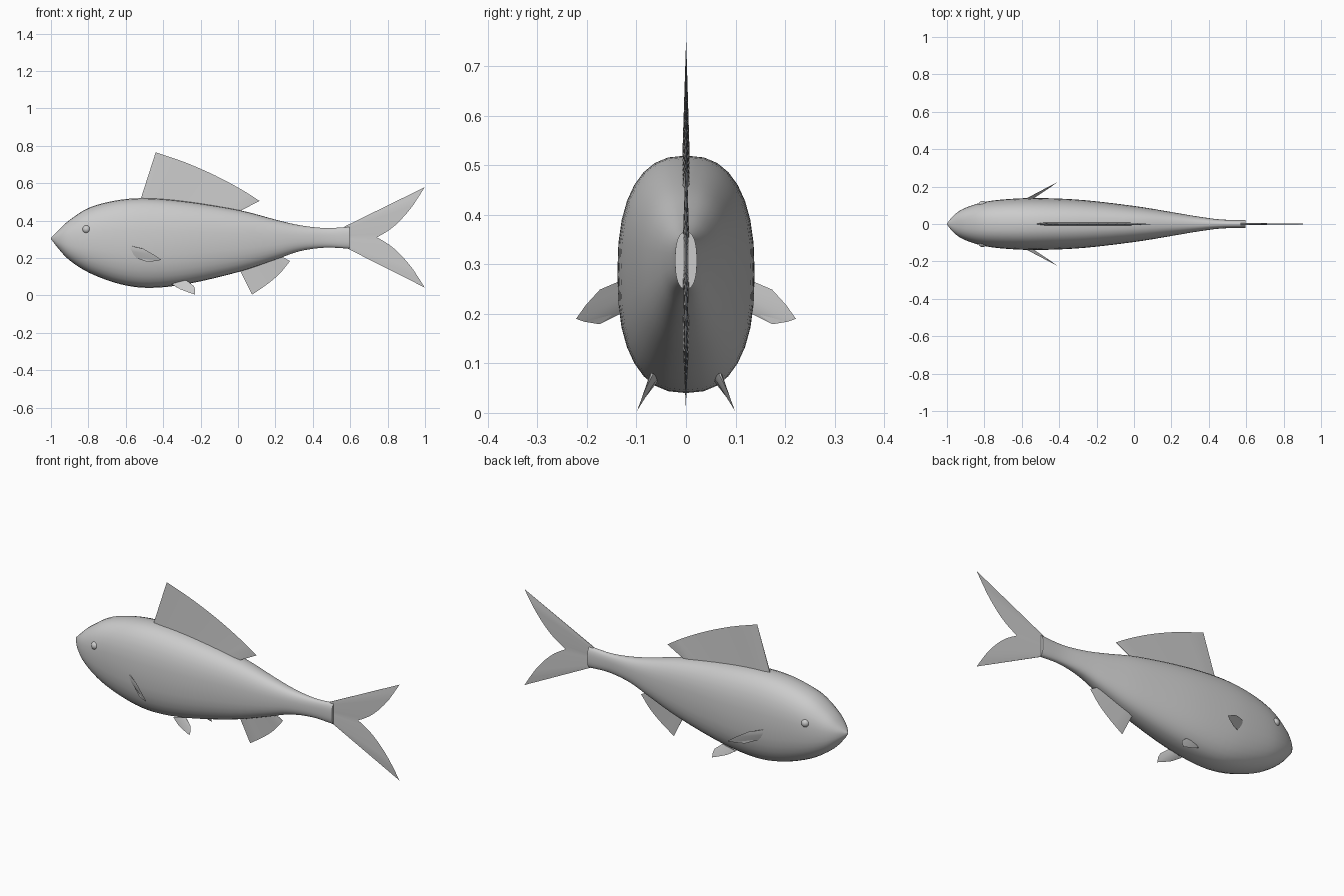
import bpy, bmesh
from math import cos, sin, pi, copysign
from mathutils import Vector

if "Cube" in bpy.data.objects:
    bpy.data.objects.remove(bpy.data.objects["Cube"])


def finish(name, bm, angle=0.7, mirror=False):
    bmesh.ops.recalc_face_normals(bm, faces=bm.faces)
    me = bpy.data.meshes.new(name)
    bm.to_mesh(me)
    bm.free()
    ob = bpy.data.objects.new(name, me)
    bpy.context.collection.objects.link(ob)
    bpy.ops.object.select_all(action='DESELECT')
    ob.select_set(True)
    bpy.context.view_layer.objects.active = ob
    bpy.ops.object.shade_smooth_by_angle(angle=angle)
    if mirror:
        m = ob.modifiers.new("Mirror", 'MIRROR')
        m.use_axis = (False, True, False)
    return ob


def smooth(pts, n=4):
    """Catmull-Rom resampling of a list of tuples."""
    p = [Vector(q) for q in pts]
    p = [2 * p[0] - p[1]] + p + [2 * p[-1] - p[-2]]
    out = []
    for i in range(1, len(p) - 2):
        a, b, c, d = p[i - 1:i + 3]
        for k in range(n):
            t = k / n
            out.append(0.5 * (2 * b + (c - a) * t + (2 * a - 5 * b + 4 * c - d) * t * t
                              + (3 * b - a - 3 * c + d) * t ** 3))
    return out + [p[-2]]


def fin(name, base, edge, thick, mirror=False):
    """Blade lofted from a thick base line to a sharp outer edge."""
    base, edge = [Vector(p) for p in base], [Vector(p) for p in edge]
    nrm = (base[-1] - base[0]).cross(edge[len(edge) // 2] - base[0]).normalized() * thick
    bm = bmesh.new()
    n = len(base)
    last = (0, n - 1)
    left = [bm.verts.new(p + nrm * (0.3 if i in last else 1)) for i, p in enumerate(base)]
    right = [bm.verts.new(p - nrm * (0.3 if i in last else 1)) for i, p in enumerate(base)]
    tip = [bm.verts.new(p) for p in edge]
    for i in range(n - 1):
        bm.faces.new((left[i], left[i + 1], tip[i + 1], tip[i]))
        bm.faces.new((right[i + 1], right[i], tip[i], tip[i + 1]))
        bm.faces.new((left[i + 1], left[i], right[i], right[i + 1]))
    bm.faces.new((left[0], tip[0], right[0]))
    bm.faces.new((left[-1], right[-1], tip[-1]))
    finish(name, bm, 0.5, mirror)


def line(a, b, n):
    a, b = Vector(a), Vector(b)
    return [a.lerp(b, i / (n - 1)) for i in range(n)]


# Body: stations of (x, top z, bottom z) with half width
prof = [(-1, .308, .302), (-.96, .348, .25), (-.9, .403, .187), (-.79, .471, .118),
        (-.63, .511, .06), (-.47, .519, .04), (-.26, .5, .063), (.01, .455, .127),
        (.2, .405, .191), (.33, .375, .236), (.465, .36, .255), (.595, .366, .25)]
width = [.003, .05, .087, .12, .136, .138, .127, .095, .064, .042, .024, .022]
tops = smooth(prof)
wide = smooth([(w, 0, 0) for w in width])
SEG = 32
bm = bmesh.new()
rings = []
for (x, zt, zb), w in zip(tops, wide):
    ring = []
    for k in range(SEG):
        c, s = cos(2 * pi * k / SEG), sin(2 * pi * k / SEG)
        y = copysign(abs(c) ** .82, c) * w[0]
        z = (zt + zb) / 2 + copysign(abs(s) ** .82, s) * (zt - zb) / 2
        ring.append(bm.verts.new((x, y, z)))
    rings.append(ring)
for a, b in zip(rings, rings[1:]):
    for k in range(SEG):
        j = (k + 1) % SEG
        bm.faces.new((a[k], a[j], b[j], b[k]))
bm.faces.new(rings[0])
bm.faces.new(rings[-1])
finish("body", bm)

# Eyes
bm = bmesh.new()
bmesh.ops.create_uvsphere(bm, u_segments=20, v_segments=12, radius=.022)
bmesh.ops.translate(bm, verts=bm.verts, vec=(-.81, .102, .353))
finish("eyes", bm, 1.0, True)

# Dorsal fin
edge = smooth([(-.44, 0, .765), (-.28, 0, .71), (-.12, 0, .64), (.02, 0, .565), (.115, 0, .505)], 3)
fin("dorsal_fin", smooth([(-.525, 0, .5), (-.4, 0, .5), (-.26, 0, .485), (-.12, 0, .465), (0, 0, .445)], 3),
    edge, .008)

# Tail fin, upper half mirrored to the lower
upper = smooth([(.743, 0, .31), (.81, 0, .35), (.87, 0, .403), (.935, 0, .48), (.998, 0, .578)], 2)
lower = [Vector((p.x, 0, .62 - p.z)) for p in reversed(upper)]
edge = lower + upper[1:]
fin("tail_fin", line((.57, 0, .258), (.57, 0, .368), len(edge)), edge, .006)

# Anal fin
edge = smooth([(.075, 0, .004), (.15, 0, .055), (.22, 0, .113), (.278, 0, .183)], 3)
fin("anal_fin", line((.005, 0, .145), (.225, 0, .213), len(edge)), edge, .007)

# Pectoral fins
fin("pectoral_fins", line((-.595, .125, .27), (-.555, .125, .204), 5),
    [(-.505, .174, .249), (-.45, .203, .217), (-.41, .222, .19), (-.435, .205, .184), (-.485, .175, .179)],
    .006, True)

# Pelvic fins
fin("pelvic_fins", line((-.355, .063, .06), (-.275, .068, .08), 5),
    [(-.31, .083, .033), (-.27, .092, .018), (-.23, .099, .004), (-.229, .09, .028), (-.235, .082, .048)],
    .007, True)
